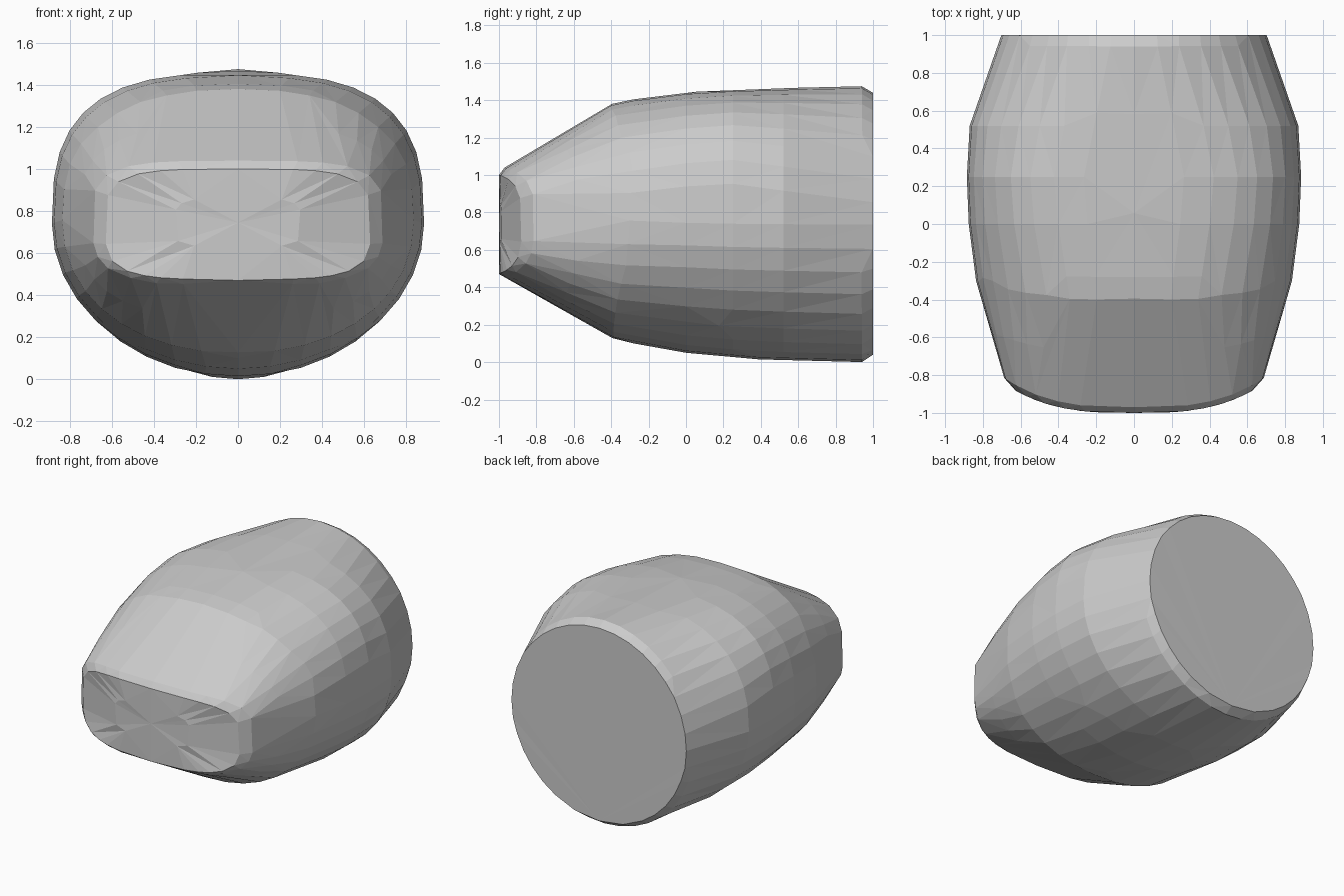
import bpy, bmesh
from math import cos, sin, pi

if "Cube" in bpy.data.objects:
    bpy.data.objects.remove(bpy.data.objects["Cube"])

SEG = 36

def power(v, n):
    return (1 if v >= 0 else -1) * abs(v) ** (2 / n)

# Sections front to back:
# y at centre, sweep-back of the sides, half width, bottom z, top z, squareness above, below
SECTIONS = [
    (-1.00, .48, .30, .62, .87, 3.5, 3.5),
    (-1.00, .48, .63, .475, 1.00, 4.0, 4.0),
    (-.97, .48, .69, .45, 1.04, 4.0, 3.6),
    (-.68, .25, .76, .29, 1.21, 3.0, 2.7),
    (-.40, .10, .825, .13, 1.38, 2.45, 2.2),
    (-.28, .05, .845, .10, 1.405, 2.5, 2.1),
    (.00, .00, .875, .05, 1.44, 2.75, 2.0),
    (.25, .00, .885, .025, 1.455, 2.9, 2.0),
    (.52, .00, .87, .01, 1.465, 2.5, 2.0),
    (.75, .00, .79, .005, 1.47, 2.2, 2.0),
    (.94, .00, .725, .00, 1.475, 2.0, 2.0),
    (1.00, .00, .70, .04, 1.44, 2.0, 2.0),
]

bm = bmesh.new()

# Lofted rounded body
rings = []
for y0, sweep, a, zb, zt, nt, nb in SECTIONS:
    ring = []
    for i in range(SEG):
        t = 2 * pi * i / SEG
        n = nt if sin(t) >= 0 else nb
        x = a * power(cos(t), n)
        z = (zb + zt) / 2 + (zt - zb) / 2 * power(sin(t), n)
        ring.append(bm.verts.new((x, y0 + sweep * abs(x) ** 3, z)))
    rings.append(ring)

for r, s in zip(rings, rings[1:]):
    for i in range(SEG):
        j = (i + 1) % SEG
        bm.faces.new((r[i], r[j], s[j], s[i]))

# Bowed front face and flat round back, each closed with a fan
for ring, centre in ((rings[0], (0, -1, .745)), (rings[-1], (0, 1, .74))):
    c = bm.verts.new(centre)
    for i in range(SEG):
        bm.faces.new((ring[i], ring[(i + 1) % SEG], c))

bmesh.ops.recalc_face_normals(bm, faces=bm.faces)
bmesh.ops.triangulate(bm, faces=bm.faces)
mesh = bpy.data.meshes.new("rounded_body")
bm.to_mesh(mesh)
bm.free()
body = bpy.data.objects.new("rounded_body", mesh)
bpy.context.collection.objects.link(body)

# Irregular flat facets
facets = body.modifiers.new("facets", 'DECIMATE')
facets.ratio = 0.65
